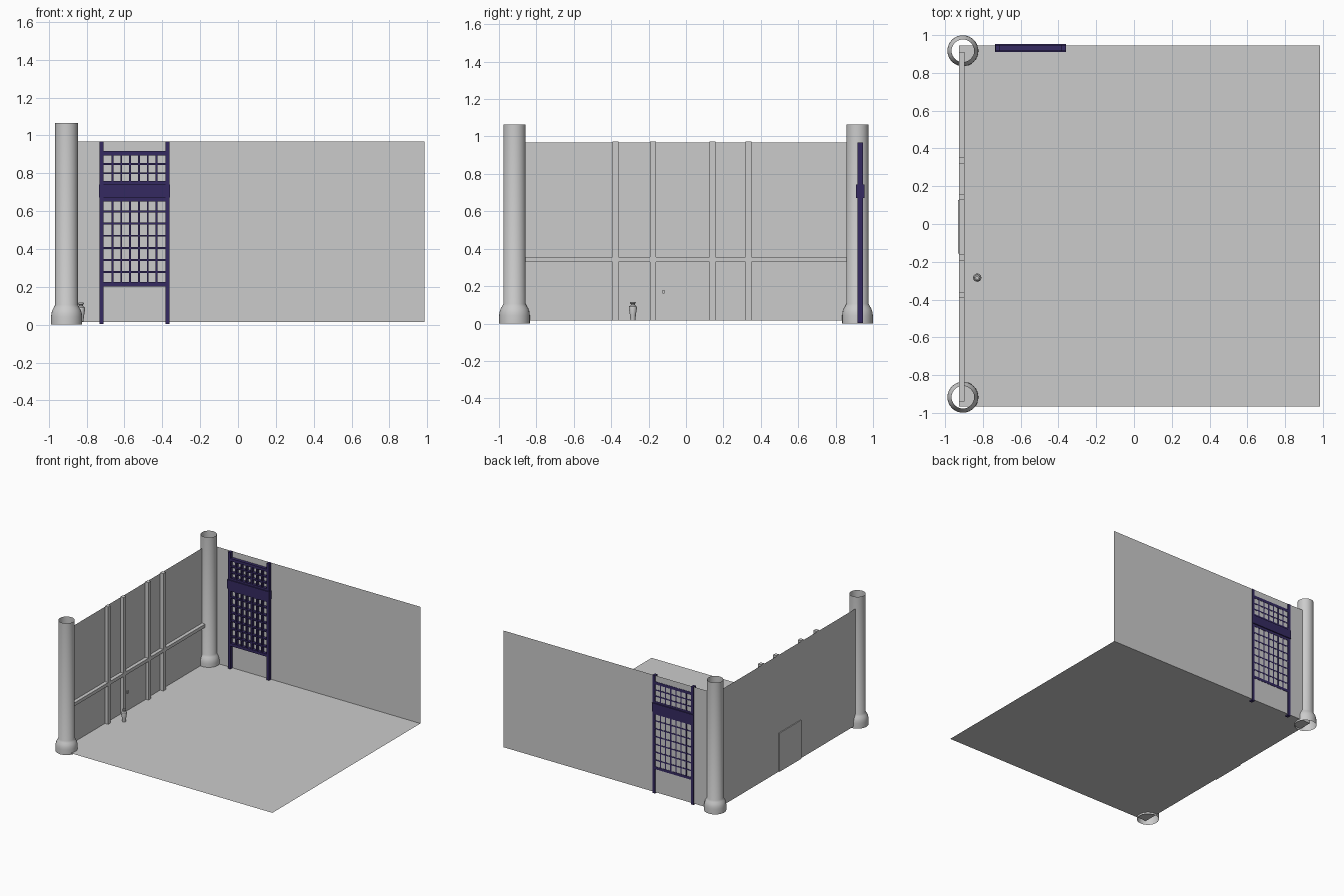
import bpy, bmesh, math

if "Cube" in bpy.data.objects:
    bpy.data.objects.remove(bpy.data.objects["Cube"])

indigo = bpy.data.materials.new("indigo")
indigo.diffuse_color = (0.035, 0.023, 0.12, 1)
indigo.use_nodes = True
indigo.node_tree.nodes["Principled BSDF"].inputs["Base Color"].default_value = indigo.diffuse_color


def finish(name, bm, mat=None, smooth=False):
    me = bpy.data.meshes.new(name)
    bm.to_mesh(me)
    bm.free()
    ob = bpy.data.objects.new(name, me)
    bpy.context.collection.objects.link(ob)
    if mat:
        me.materials.append(mat)
    if smooth:
        bpy.ops.object.select_all(action='DESELECT')
        ob.select_set(True)
        bpy.context.view_layer.objects.active = ob
        bpy.ops.object.shade_smooth_by_angle(angle=math.radians(35))
    return ob


def boxes(name, ranges, mat=None):
    """One object from boxes given as (x0, x1, y0, y1, z0, z1)."""
    bm = bmesh.new()
    for x0, x1, y0, y1, z0, z1 in ranges:
        for v in bmesh.ops.create_cube(bm, size=1)["verts"]:
            v.co = (x0 + (v.co.x + .5) * (x1 - x0),
                    y0 + (v.co.y + .5) * (y1 - y0),
                    z0 + (v.co.z + .5) * (z1 - z0))
    return finish(name, bm, mat)


def quads(name, faces):
    bm = bmesh.new()
    for pts in faces:
        bm.faces.new([bm.verts.new(p) for p in pts])
    return finish(name, bm)


def lathe(name, profile, x, y, n):
    """Open shell turned around a vertical axis."""
    bm = bmesh.new()
    rings = [[bm.verts.new((x + r * math.cos(2 * math.pi * i / n),
                            y + r * math.sin(2 * math.pi * i / n), z))
              for i in range(n)] for r, z in profile]
    for a, b in zip(rings, rings[1:]):
        for i in range(n):
            j = (i + 1) % n
            bm.faces.new((a[i], a[j], b[j], b[i]))
    return finish(name, bm, smooth=True)


X0, X1, Y0, Y1, Z0, Z1 = -0.926, 0.986, -0.965, 0.944, 0.015, 0.967
DY0, DY1, DZ = -0.155, 0.128, 0.33

# floor and back wall
quads("floor", [[(X0, Y0, Z0), (X1, Y0, Z0), (X1, Y1, Z0), (X0, Y1, Z0)]])
quads("back_wall", [[(X0, Y1, Z0), (X1, Y1, Z0), (X1, Y1, Z1), (X0, Y1, Z1)]])

# side wall with a doorway
quads("side_wall", [[(X0, a, c), (X0, b, c), (X0, b, Z1), (X0, a, Z1)]
                    for a, b, c in ((Y0, DY0, Z0), (DY0, DY1, DZ), (DY1, Y1, Z0))])
boxes("door", [(-0.933, -0.92, DY0, DY1, Z0, DZ)])
boxes("door_handle", [(-0.92, -0.908, -0.125, -0.115, 0.16, 0.18)])

# timber frame on the side wall
boxes("wall_posts", [(X0, -0.897, y - .016, y + .016, Z0, 0.973)
                     for y in (-0.377, -0.177, 0.142, 0.335)])
boxes("wall_rail", [(X0, -0.897, -0.94, 0.91, 0.329, 0.356)])

# corner columns with flared bases
base = [(0.082, 0), (0.082, 0.042), (0.080, 0.06), (0.075, 0.077),
        (0.067, 0.091), (0.060, 0.105), (0.060, 1.065)]
for name, y in (("front_column", -0.917), ("back_column", 0.917)):
    lathe(name, base, -0.906, y, 32)

# small vase
lathe("vase", [(0.001, 0.016), (0.013, 0.016), (0.016, 0.045), (0.022, 0.083),
               (0.020, 0.092), (0.011, 0.099), (0.011, 0.104), (0.016, 0.110),
               (0.014, 0.116), (0.007, 0.116), (0.007, 0.100)], -0.83, -0.284, 16)

# lattice screen, set through the back wall
L, R, C = -0.733, -0.361, 0.932
boxes("screen_posts", [(x, x + .023, C - .015, C + .015, 0.004, 0.967)
                       for x in (L, R - .023)], indigo)
boxes("screen_rails", [(L + .02, R - .02, C - .014, C + .014, a, b)
                       for a, b in ((0.203, 0.225), (0.65, 0.672),
                                    (0.74, 0.758), (0.895, 0.918))], indigo)
bars = []
gap = (R - L - .046) / 7
for i in range(1, 7):
    x = L + .023 + gap * i
    bars += [(x - .005, x + .005, C - .013, C + .013, a, b)
             for a, b in ((0.22, 0.655), (0.755, 0.90))]
for z in [0.214 + 0.064 * i for i in range(1, 7)] + [0.80, 0.85]:
    bars.append((L + .02, R - .02, C - .0135, C + .0135, z - .005, z + .005))
boxes("screen_lattice", bars, indigo)
boxes("screen_board", [(L - .002, R + .002, C - .022, C + .022, 0.671, 0.742)], indigo)
